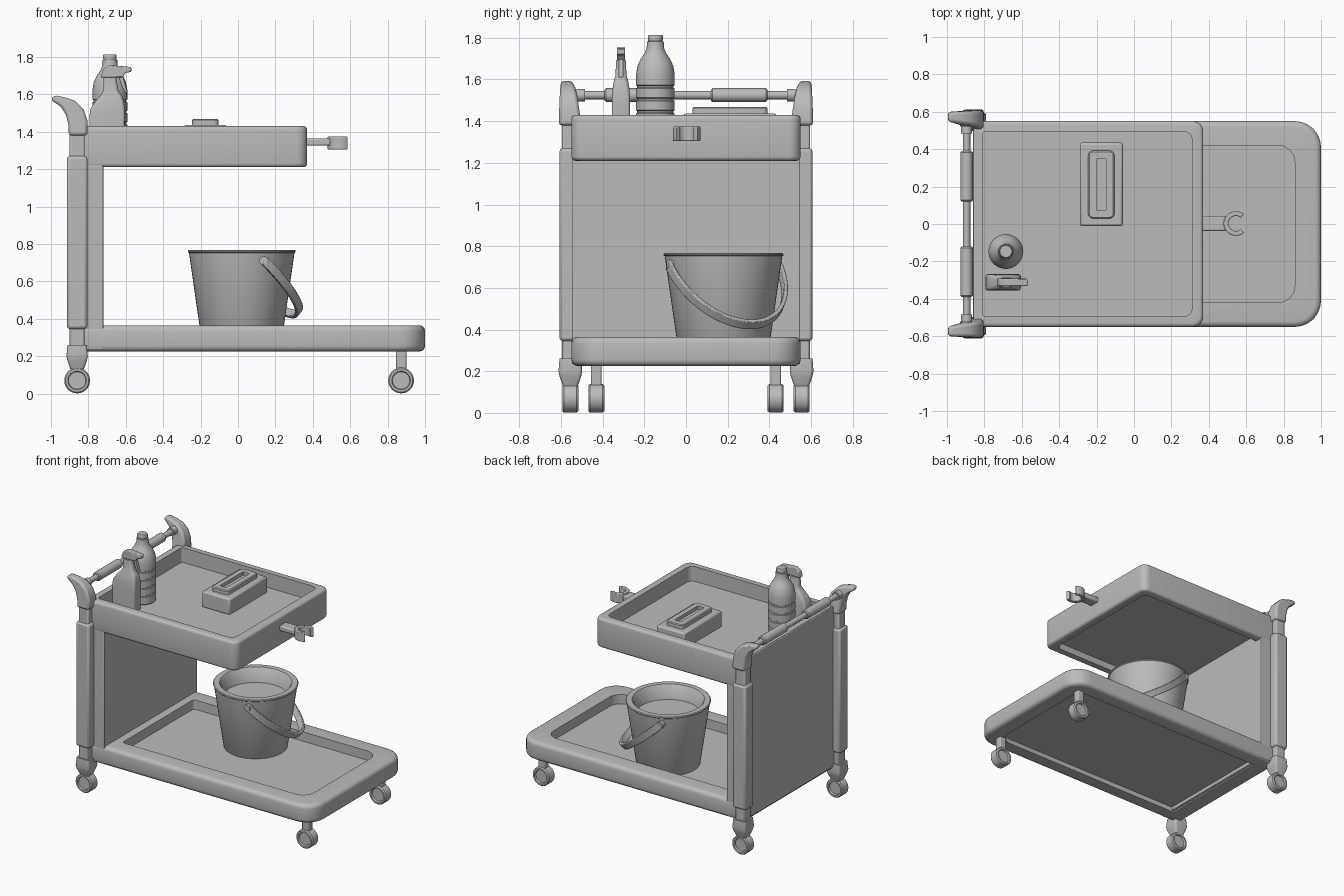
import bpy, bmesh
from math import sin, cos, pi, radians
from mathutils import Vector, Matrix

cube = bpy.data.objects.get("Cube")
if cube:
    bpy.data.objects.remove(cube, do_unlink=True)

GREY = (0.5, 0.5, 0.5, 1)
mat = bpy.data.materials.new("plain grey")
mat.use_nodes = True
mat.diffuse_color = GREY
mat.node_tree.nodes["Principled BSDF"].inputs["Base Color"].default_value = GREY


def loft(name, rings, bevel=0, closed=False, matrix=None):
    """Skin equal-length rings; cap the ends unless the loft is closed."""
    bm = bmesh.new()
    rows = [[bm.verts.new(p) for p in ring] for ring in rings]
    pairs = list(zip(rows, rows[1:] + rows[:1] if closed else rows[1:]))
    for a, b in pairs:
        for i in range(len(a)):
            j = (i + 1) % len(a)
            bm.faces.new((a[i], a[j], b[j], b[i]))
    if not closed:
        bm.faces.new(rows[0])
        bm.faces.new(rows[-1])
    bmesh.ops.recalc_face_normals(bm, faces=bm.faces)
    mesh = bpy.data.meshes.new(name)
    if matrix:
        bm.transform(matrix)
    bm.to_mesh(mesh)
    bm.free()
    mesh.materials.append(mat)
    obj = bpy.data.objects.new(name, mesh)
    bpy.context.collection.objects.link(obj)
    if bevel:
        mod = obj.modifiers.new("soft edges", 'BEVEL')
        mod.width, mod.segments, mod.limit_method = bevel, 2, 'ANGLE'
    bpy.ops.object.select_all(action='DESELECT')
    obj.select_set(True)
    bpy.context.view_layer.objects.active = obj
    bpy.ops.object.shade_smooth_by_angle(angle=radians(35))
    return obj


def rounded(x0, x1, y0, y1, z, left=0.01, right=0.01, n=6):
    """Rounded rectangle ring with separate left and right corner radii."""
    corners = [(x1, y1, right, 0), (x0, y1, left, 1), (x0, y0, left, 2), (x1, y0, right, 3)]
    ring = []
    for x, y, r, quarter in corners:
        cx, cy = (x - r if x == x1 else x + r), (y - r if y == y1 else y + r)
        for k in range(n + 1):
            a = (quarter + k / n) * pi / 2
            ring.append((cx + r * cos(a), cy + r * sin(a), z))
    return ring


def box(name, x0, x1, y0, y1, z0, z1, bevel=0.01):
    base = [(x0, y0), (x1, y0), (x1, y1), (x0, y1)]
    return loft(name, [[(x, y, z) for x, y in base] for z in (z0, z1)], bevel)


def lathe(name, centre, profile, along_y=False, n=40):
    rings = [[(r * cos(2 * pi * i / n), r * sin(2 * pi * i / n), h) for i in range(n)]
             for r, h in profile]
    m = Matrix.Translation(centre)
    if along_y:
        m = m @ Matrix.Rotation(-pi / 2, 4, 'X')
    return loft(name, rings, matrix=m)


def tray(name, x0, x1, hy, z0, z1, radius, soft, well, under):
    """Rim with a rounded edge, a well on top and a shallow recess below."""
    def ring(inset, z):
        return rounded(x0 + min(inset, 0.005), x1 - inset, inset - hy, hy - inset, z,
                       0.012, radius - inset * 0.7)
    ux, uX, uy, uz = under
    wx, wX, wy, wz, wr = well
    rings = [rounded(ux, uX, -uy, uy, z, 0.01, wr) for z in (uz, z0)]
    steps = [soft * (1 - sin(k * pi / 8)) for k in range(5)]
    lifts = [soft * (1 - cos(k * pi / 8)) for k in range(5)]
    rings += [ring(s, z0 + l) for s, l in zip(steps, lifts)]
    rings += [ring(s, z1 - l) for s, l in reversed(list(zip(steps, lifts)))]
    rings += [rounded(wx, wX, -wy, wy, z, 0.02, wr) for z in (z1, wz)]
    return loft(name, rings)


# Trays and back panel
tray("lower_tray", -0.855, 1.0, 0.55, 0.225, 0.365, 0.14, 0.03,
     (-0.66, 0.86, 0.42, 0.295, 0.09), (-0.74, 0.88, 0.44, 0.26))
tray("upper_tray", -0.855, 0.37, 0.55, 1.21, 1.43, 0.055, 0.02,
     (-0.81, 0.31, 0.495, 1.32, 0.045), (-0.73, 0.31, 0.49, 1.26))
box("back_panel", -0.86, -0.72, -0.548, 0.548, 0.235, 1.3, 0.005)
box("back_plate", -0.86, -0.82, -0.548, 0.548, 0.235, 1.428, 0.004)


def wheel(name, x, y):
    side = [(0.046, 0.025), (0.05, 0.038), (0.062, 0.038), (0.069, 0.03)]
    profile = [(r, -h) for r, h in side] + side[::-1]
    lathe(name, (x, y, 0.07), profile, True, 32)


# Posts, feet, handle ends and casters on both sides
outer = [(-0.805, 1.38), (-0.805, 1.46), (-0.825, 1.52), (-0.87, 1.565), (-0.93, 1.585), (-0.985, 1.595)]
inner = [(-0.905, 1.38), (-0.905, 1.43), (-0.92, 1.49), (-0.945, 1.53), (-0.97, 1.55), (-1.0, 1.57)]
for s, side in ((1, "left"), (-1, "right")):
    def span(a, b):
        return sorted((s * a, s * b))
    box(side + "_post_core", -0.9, -0.82, *span(0.515, 0.595), 0.24, 1.4)
    box(side + "_post", -0.915, -0.805, *span(0.505, 0.607), 0.345, 1.27, 0.015)
    foot = [(0.036, 0.13), (0.052, 0.175), (0.057, 0.2), (0.052, 0.26)]
    loft(side + "_foot", [rounded(-0.86 - h, -0.86 + h, s * 0.555 - h, s * 0.555 + h, z, 0.015, 0.015)
                          for h, z in foot])
    stations = []
    for k, ((ax, az), (bx, bz)) in enumerate(zip(outer, inner)):
        t = k / 5
        lo, hi = s * (0.503 + 0.045 * t), s * (0.611 - 0.012 * t)
        stations.append([(ax, lo, az), (ax, hi, az), (bx, hi, bz), (bx, lo, bz)])
    loft(side + "_handle_end", stations, 0.014)
    wheel(side + "_back_wheel", -0.86, s * 0.555)
    box(side + "_front_stem", 0.845, 0.9, *span(0.405, 0.457), 0.12, 0.27, 0.008)
    wheel(side + "_front_wheel", 0.872, s * 0.43)

    # Padded grip and collar on the push bar
    lathe(side + "_grip", (-0.895, s * 0.255, 1.525),
          [(0.026, -0.135), (0.033, -0.128), (0.033, 0.128), (0.026, 0.135)], True, 24)
    lathe(side + "_collar", (-0.895, s * 0.505, 1.525), [(0.03, -0.02), (0.03, 0.02)], True, 24)
lathe("push_bar", (-0.895, 0, 1.525), [(0.02, -0.52), (0.02, 0.52)], True, 24)

# Bucket with contents and hanging handle
bucket = Vector((0.02, 0.18, 0))
lathe("bucket", bucket, [(0.212, 0.293), (0.217, 0.3), (0.282, 0.752), (0.288, 0.757), (0.288, 0.762),
                         (0.283, 0.767), (0.245, 0.767), (0.238, 0.76), (0.215, 0.665)], n=56)
turn = radians(-65)
pivot = Vector((cos(turn), sin(turn), 0))
swing = Vector((-sin(turn) * 0.31, cos(turn) * 0.31, -0.285))
normal = pivot.cross(swing).normalized()
hang = bucket + Vector((0, 0, 0.71))
strip = []
for k in range(33):
    a = pi * k / 32
    mid = hang + pivot * 0.29 * cos(a) + swing * sin(a)
    out = (mid - hang).normalized() * 0.011
    strip.append([mid + out * i + normal * 0.024 * j for i, j in ((1, 1), (1, -1), (-1, -1), (-1, 1))])
loft("bucket_handle", strip, 0.004)
for s in (1, -1):
    p = hang + pivot * 0.28 * s
    lathe("handle_pivot", p - Vector((0, 0.02, 0)), [(0.024, 0), (0.024, 0.04)], True, 20)

# Tissue box with raised slotted top
box("tissue_box", -0.29, -0.06, -0.012, 0.435, 1.315, 1.437, 0.012)
loft("tissue_slot", [rounded(-0.245 + i, -0.105 - i, 0.03 + i, 0.392 - i, z, r, r) for i, z, r in
                     ((0, 1.43, 0.025), (0, 1.462, 0.025), (0.006, 1.468, 0.02),
                      (0.044, 1.468, 0.004), (0.044, 1.442, 0.004))])

# Ribbed bottle
body = [(0.085, 1.315), (0.093, 1.325)]
for z in (1.385, 1.445, 1.505, 1.565):
    body += [(0.093, z - 0.008), (0.087, z - 0.004), (0.087, z + 0.004), (0.093, z + 0.008)]
body += [(0.093, 1.625), (0.086, 1.665), (0.07, 1.7), (0.052, 1.725), (0.042, 1.75), (0.04, 1.782),
         (0.034, 1.784), (0.036, 1.79), (0.036, 1.808), (0.032, 1.814)]
lathe("bottle", (-0.685, -0.147, 0), body)

# Spray bottle: body, neck, head, nozzle and trigger
sy = -0.312
loft("spray_body", [rounded(a, b, sy - h, sy + h, z, r, r) for a, b, h, z, r in
                    ((-0.795, -0.61, 0.043, 1.315, 0.015), (-0.795, -0.605, 0.044, 1.47, 0.015),
                     (-0.79, -0.605, 0.043, 1.52, 0.015), (-0.765, -0.61, 0.04, 1.56, 0.02),
                     (-0.735, -0.62, 0.034, 1.595, 0.025), (-0.72, -0.64, 0.026, 1.62, 0.02),
                     (-0.72, -0.65, 0.024, 1.69, 0.02))])
head = [(-0.735, 1.69), (-0.62, 1.69), (-0.6, 1.715), (-0.57, 1.72), (-0.57, 1.745),
        (-0.61, 1.75), (-0.69, 1.755), (-0.72, 1.735)]
loft("spray_head", [[(x, sy + y, z) for x, z in head] for y in (-0.02, 0.02)], 0.006)
trigger = [(-0.64, 1.7), (-0.615, 1.7), (-0.605, 1.66), (-0.59, 1.61), (-0.605, 1.61), (-0.625, 1.65)]
loft("spray_trigger", [[(x, sy + y, z) for x, z in trigger] for y in (-0.012, 0.012)], 0.003)

# Front clip: arm and open ring
box("clip_arm", 0.34, 0.495, -0.037, 0.043, 1.325, 1.363, 0.008)
clip = []
for k in range(25):
    a = radians(50 + 260 * k / 24)
    clip.append([(0.545 + r * cos(a), 0.003 + r * sin(a), z)
                 for r, z in ((0.066, 1.305), (0.066, 1.374), (0.04, 1.374), (0.04, 1.305))])
loft("clip_ring", clip, 0.004)
